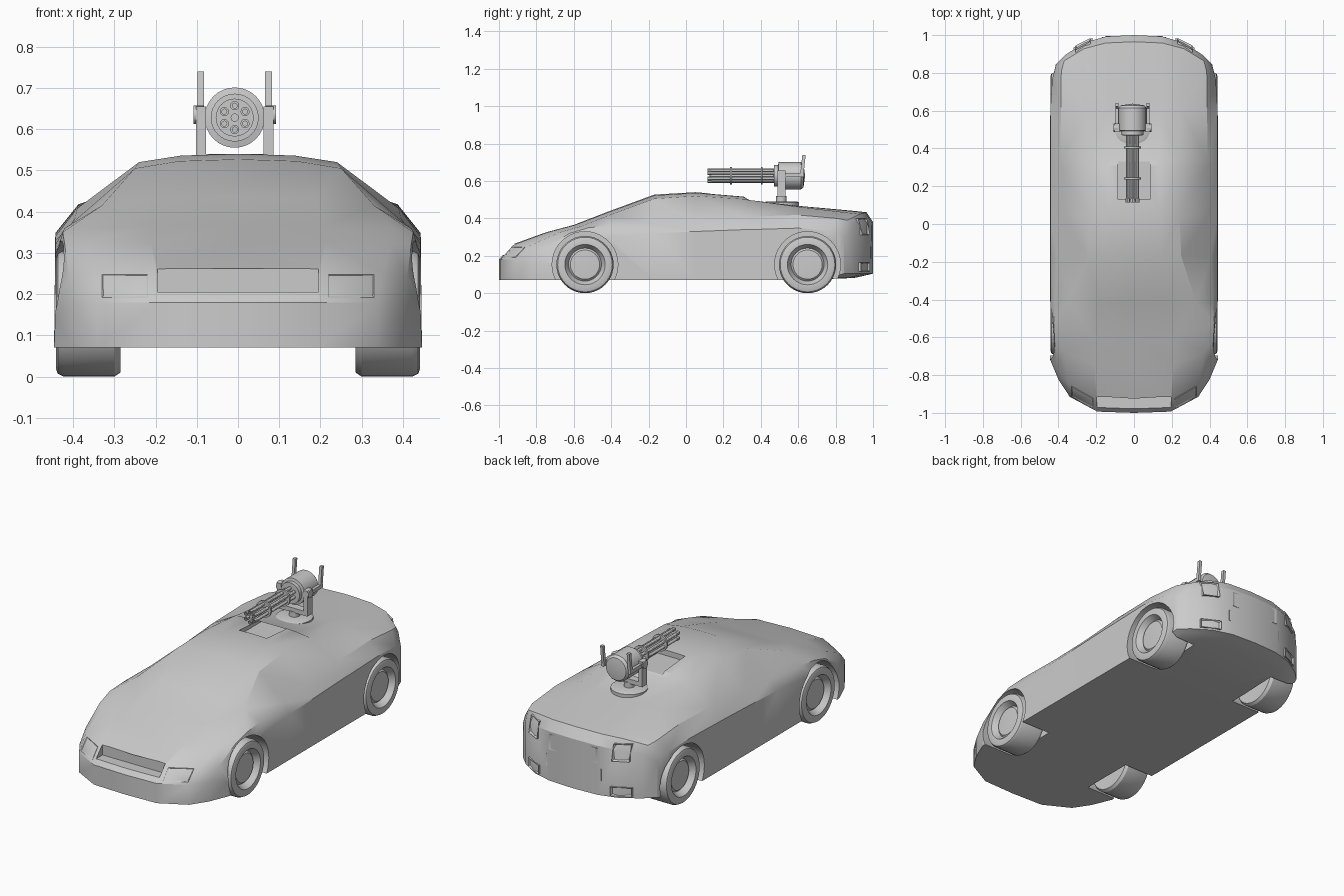
import bpy, bmesh, math
from mathutils import Vector
from mathutils.bvhtree import BVHTree

if "Cube" in bpy.data.objects:
    bpy.data.objects.remove(bpy.data.objects["Cube"])


def smooth(ob, angle=30):
    bpy.ops.object.select_all(action='DESELECT')
    ob.select_set(True)
    bpy.context.view_layer.objects.active = ob
    bpy.ops.object.shade_smooth_by_angle(angle=math.radians(angle))


def finish(name, bm):
    bmesh.ops.remove_doubles(bm, verts=bm.verts, dist=1e-5)
    bmesh.ops.recalc_face_normals(bm, faces=bm.faces)
    me = bpy.data.meshes.new(name)
    bm.to_mesh(me)
    bm.free()
    ob = bpy.data.objects.new(name, me)
    bpy.context.collection.objects.link(ob)
    smooth(ob)
    return ob


def box(name, lo, hi, shear=0):
    bm = bmesh.new()
    bmesh.ops.create_cube(bm, size=1)
    for v in bm.verts:
        top = v.co.z > 0
        v.co = [lo[i] + (v.co[i] + .5) * (hi[i] - lo[i]) for i in range(3)]
        v.co.y += shear if top else 0
    return finish(name, bm)


def lathe(name, profile, loc, axis, segs=32):
    # profile holds (radius, distance along axis)
    bm = bmesh.new()
    rings = []
    for r, d in profile:
        ring = []
        for i in range(segs):
            a = math.tau * i / segs
            c, s = r * math.cos(a), r * math.sin(a)
            p = {'x': (d, c, s), 'y': (c, d, s), 'z': (c, s, d)}[axis]
            ring.append(bm.verts.new(Vector(p) + Vector(loc)))
        rings.append(ring)
    for a, b in zip(rings, rings[1:]):
        for i in range(segs):
            j = (i + 1) % segs
            bm.faces.new((a[i], a[j], b[j], b[i]))
    return finish(name, bm)


def cylinder(name, r, a, b, loc, axis, segs=32):
    return lathe(name, [(0, a), (r, a), (r, b), (0, b)], loc, axis, segs)


def cut(ob, cutter):
    # takes the first solver that leaves a whole body
    cutter.hide_render = True
    m = ob.modifiers.new('cut', 'BOOLEAN')
    m.operation, m.object = 'DIFFERENCE', cutter
    good = None
    for solver in ('MANIFOLD', 'EXACT', 'FLOAT'):
        m.solver = solver
        bpy.context.view_layer.update()
        deps = bpy.context.evaluated_depsgraph_get()
        me = bpy.data.meshes.new_from_object(ob.evaluated_get(deps))
        ys = [v.co.y for v in me.vertices]
        print(solver, len(ys))
        if len(ys) > 200 and max(ys) - min(ys) > 1.8:
            good = me
            break
    ob.modifiers.remove(m)
    if good:
        ob.data = good
    bpy.data.objects.remove(cutter)


# Body stations: y, centre height, roof edge x z, shoulder x z, widest z
stations = [
    (-1.0, .18, .34, .18, .40, .178, .15),
    (-.93, .26, .35, .25, .41, .24, .20),
    (-.75, .325, .37, .325, .42, .32, .26),
    (-.60, .365, .375, .36, .425, .35, .29),
    (-.42, .435, .33, .415, .42, .36, .30),
    (-.17, .527, .25, .505, .405, .37, .32),
    (.05, .54, .24, .52, .395, .385, .33),
    (.31, .518, .235, .503, .39, .408, .34),
    (.34, .497, .235, .498, .39, .41, .34),
    (.60, .467, .25, .462, .387, .418, .348),
    (.90, .44, .27, .43, .385, .40, .335),
    (.965, .433, .265, .423, .37, .39, .33),
    (1.0, .38, .26, .37, .36, .35, .30),
]


def bowed(x, y):
    # wraps the nose and tail round in plan
    u = abs(x) / .45
    front = max(0, (-.4 - y) / .6)
    rear = max(0, (y - .6) / .4)
    return y + .3 * front * u ** 4.5 - .2 * rear * u ** 3


bm = bmesh.new()
loops = []
for y, z0, x2, z2, x3, z3, z4 in stations:
    tail = max(0, y - .85)
    x4, zb = .443 - .2 * tail, .07 + .23 * tail
    half = [(0, z0), (.57 * x2, z0 + .2 * (z2 - z0)), (x2, z2), (x3, z3), (x4, z4)]
    h = half + [(x4 + .003 - .1 * tail, zb)]
    if tail:
        h[-1] = (x4 + .001, zb)
    pts = [(-x, z) for x, z in reversed(h[1:])] + h
    pts += [(x, zb) for x, z in reversed(half)] + [(-x, zb) for x, z in half[1:]]
    loops.append([bm.verts.new((x, bowed(x, y), z)) for x, z in pts])
n = len(loops[0])
for a, b in zip(loops, loops[1:]):
    for i in range(n):
        j = (i + 1) % n
        bm.faces.new((a[i], a[j], b[j], b[i]))
for lp in (loops[0], loops[-1]):
    for k in range(10):
        ids = list(dict.fromkeys([k, k + 1, n - k - 1, (n - k) % n]))
        bm.faces.new([lp[i] for i in ids])
bmesh.ops.triangulate(bm, faces=bm.faces)
body = finish('car_body', bm)

# Wheel arches, grille slot and roof notch
for s in (-1, 1):
    for wy in (-.54, .65):
        cut(body, cylinder('arch_cutter', .176, .265 * s, .6 * s, (0, wy, .153), 'x', 40))
cut(body, box('grille_cutter', (-.195, -1.1, .205), (.195, -.915, .262)))
cut(body, box('notch_cutter', (-.085, .13, .503), (.085, .40, .6)))
smooth(body)

# Wheels
wheel = [(0, .30), (.13, .285), (.143, .285), (.153, .30), (.153, .422), (.146, .437),
         (.135, .441), (.108, .441), (.098, .425), (.088, .408), (.078, .418), (0, .422)]
for s, sn in ((-1, 'left'), (1, 'right')):
    for wy, fn in ((-.54, 'front'), (.65, 'rear')):
        lathe(f'{fn}_{sn}_wheel', [(r, d * s) for r, d in wheel], (0, wy, .153), 'x', 40)

# Lights and panels laid onto the body by projection
bpy.context.view_layer.update()
tree = BVHTree.FromObject(body, bpy.context.evaluated_depsgraph_get())


def panel(name, x0, x1, z0, z1, s, out, inset, recess):
    bm = bmesh.new()
    front, back = [], []
    for x, z in ((x0, z0), (x1, z0), (x1, z1), (x0, z1)):
        hit = tree.ray_cast(Vector((x, 2 * s, z)), Vector((0, -s, 0)))[0]
        y = hit.y if hit else .95 * s
        front.append(bm.verts.new((x, y + s * out, z)))
        back.append(bm.verts.new((x, y - s * .03, z)))
    face = bm.faces.new(front)
    bm.faces.new(back)
    for i in range(4):
        j = (i + 1) % 4
        bm.faces.new((front[i], front[j], back[j], back[i]))
    bmesh.ops.recalc_face_normals(bm, faces=bm.faces)
    bmesh.ops.inset_region(bm, faces=[face], thickness=inset, depth=0)
    for v in face.verts:
        v.co.y -= s * recess
    finish(name, bm)


for s, sn in ((-1, 'left'), (1, 'right')):
    panel(f'{sn}_headlight', s * .218, s * .33, .192, .248, -1, .003, .006, .004)
    panel(f'{sn}_tail_light', s * .23, s * .31, .31, .40, 1, .015, .012, .012)
    panel(f'{sn}_rear_fog_light', s * .22, s * .32, .115, .165, 1, .012, .01, .01)
panel('rear_grille_panel', -.15, .15, .28, .365, 1, .003, .008, .002)
panel('rear_plate_panel', -.17, .17, .185, .25, 1, .003, .008, .002)

# Gun mount: turntable, neck and yoke
gx, gz = -.008, .628
lathe('turntable', [(0, .455), (.095, .455), (.095, .485), (.08, .491), (0, .491)], (gx, .51, 0), 'z')
cylinder('mount_neck', .028, .48, .52, (gx, .51, 0), 'z', 20)
box('yoke_base', (gx - .094, .488, .515), (gx + .094, .532, .54))
for s, sn in ((-1, 'left'), (1, 'right')):
    cx = gx + s * .082
    box(f'{sn}_yoke_arm', (cx - .012, .488, .53), (cx + .012, .532, .655))
    cylinder(f'{sn}_pivot', .022, -.012, .012, (gx + s * .088, .51, .635), 'x', 16)
    box(f'{sn}_grip_arm', (cx - .008, .52, .622), (cx + .008, .63, .642))
    box(f'{sn}_grip', (cx - .008, .61, .63), (cx + .008, .628, .74), .012)

# Rotary gun: housing, clamps and barrels
lathe('gun_housing', [(0, .468), (.058, .47), (.058, .492), (.073, .495), (.073, .615),
                      (.062, .628), (0, .637)], (gx, 0, gz), 'y')
for i, y in enumerate((.235, .40)):
    cylinder(f'barrel_clamp_{i}', .046, y, y + .01, (gx, 0, gz), 'y', 24)
for i in range(6):
    a = math.tau * i / 6 + math.pi / 6
    loc = (gx + .029 * math.cos(a), 0, gz + .029 * math.sin(a))
    lathe(f'barrel_{i}', [(.006, .16), (.006, .115), (.011, .115), (.011, .135), (.009, .137),
                          (.009, .475)], loc, 'y', 12)
cylinder('barrel_spindle', .01, .125, .475, (gx, 0, gz), 'y', 12)
